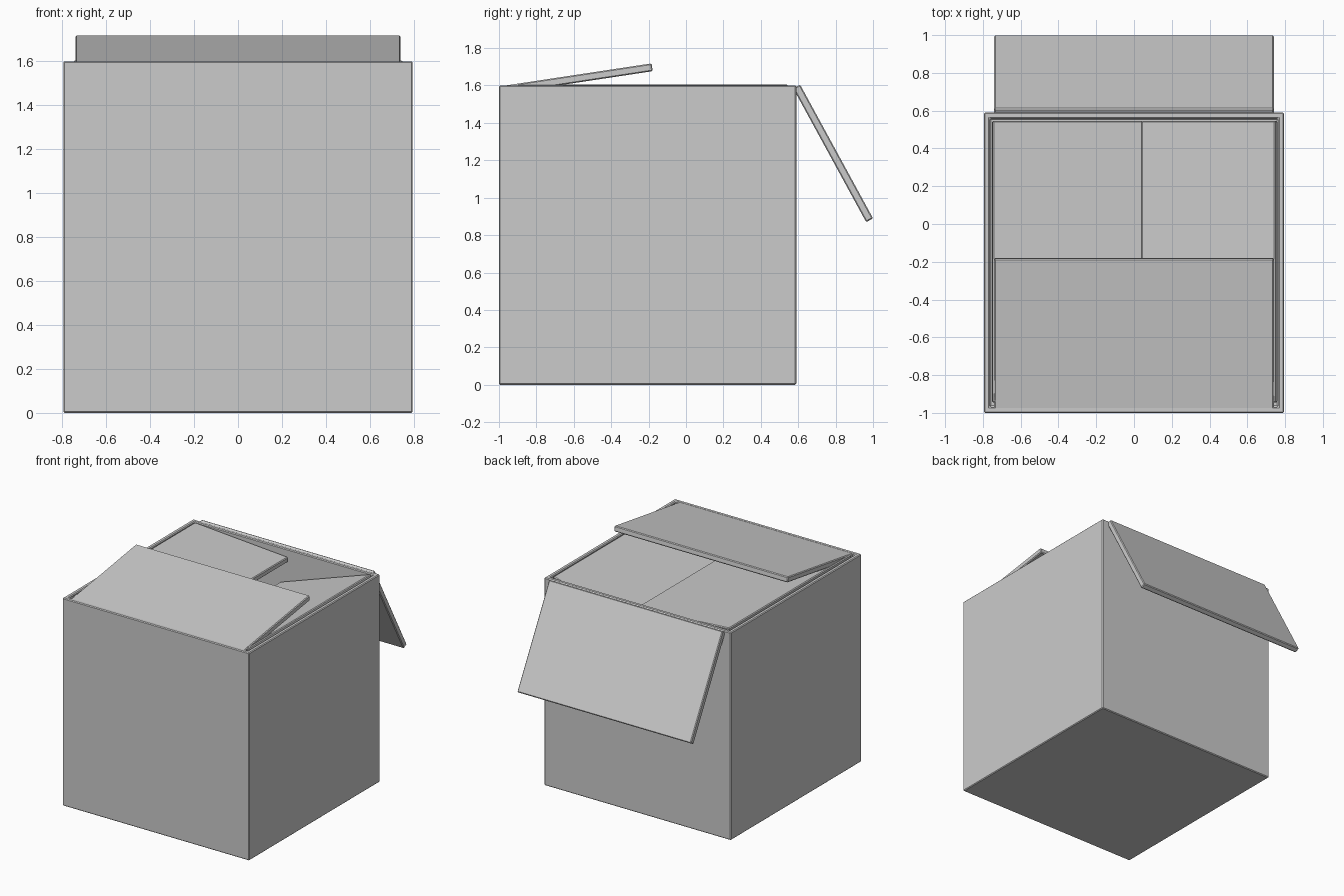
import bpy, bmesh
from math import radians
from mathutils import Matrix, Vector

if "Cube" in bpy.data.objects:
    bpy.data.objects.remove(bpy.data.objects["Cube"])

WALL = 0.045   # board thickness of the box
BOARD = 0.042  # board thickness of the flaps


def finish(name, bm, matrix=Matrix()):
    bmesh.ops.recalc_face_normals(bm, faces=bm.faces)
    mesh = bpy.data.meshes.new(name)
    bm.to_mesh(mesh)
    bm.free()
    ob = bpy.data.objects.new(name, mesh)
    bpy.context.collection.objects.link(ob)
    ob.matrix_world = matrix
    # Small chamfer on every sharp edge
    bevel = ob.modifiers.new("edge_chamfer", 'BEVEL')
    bevel.width = 0.006
    bevel.segments = 1
    return ob


def block(lo, hi):
    lo, hi = Vector(lo), Vector(hi)
    bm = bmesh.new()
    bmesh.ops.create_cube(bm, size=1, matrix=Matrix.Translation((lo + hi) / 2)
                          @ Matrix.Diagonal((*(hi - lo), 1)))
    return bm


def flap(name, hinge, yaw, pitch, length, width):
    """Board running from its hinge along the yaw direction, pitched up."""
    bm = block((0, -width / 2, -BOARD), (length, width / 2, 0))
    finish(name, bm, Matrix.Translation(hinge)
           @ Matrix.Rotation(radians(yaw), 4, 'Z')
           @ Matrix.Rotation(radians(-pitch), 4, 'Y'))


# Hollow box body: inset the top face and push it down to the floor
bm = block((-0.795, -1.0, 0), (0.795, 0.59, 1.6))
top = max(bm.faces, key=lambda f: f.calc_center_median().z)
bmesh.ops.inset_region(bm, faces=[top], thickness=WALL)
inner = bmesh.ops.extrude_discrete_faces(bm, faces=[top])["faces"]
bmesh.ops.translate(bm, verts=inner[0].verts, vec=(0, 0, WALL - 1.6))
finish("box_body", bm)

# Four lid flaps
flap("front_flap", (0, -0.985, 1.597), 90, 8.6, 0.81, 1.48)
flap("back_flap", (0, 0.61, 1.605), 90, -61.4, 0.815, 1.48)
flap("left_flap", (-0.748, -0.2, 1.605), 0, -4, 0.796, 1.49)
flap("right_flap", (0.748, -0.2, 1.605), 180, -19, 0.81, 1.49)
